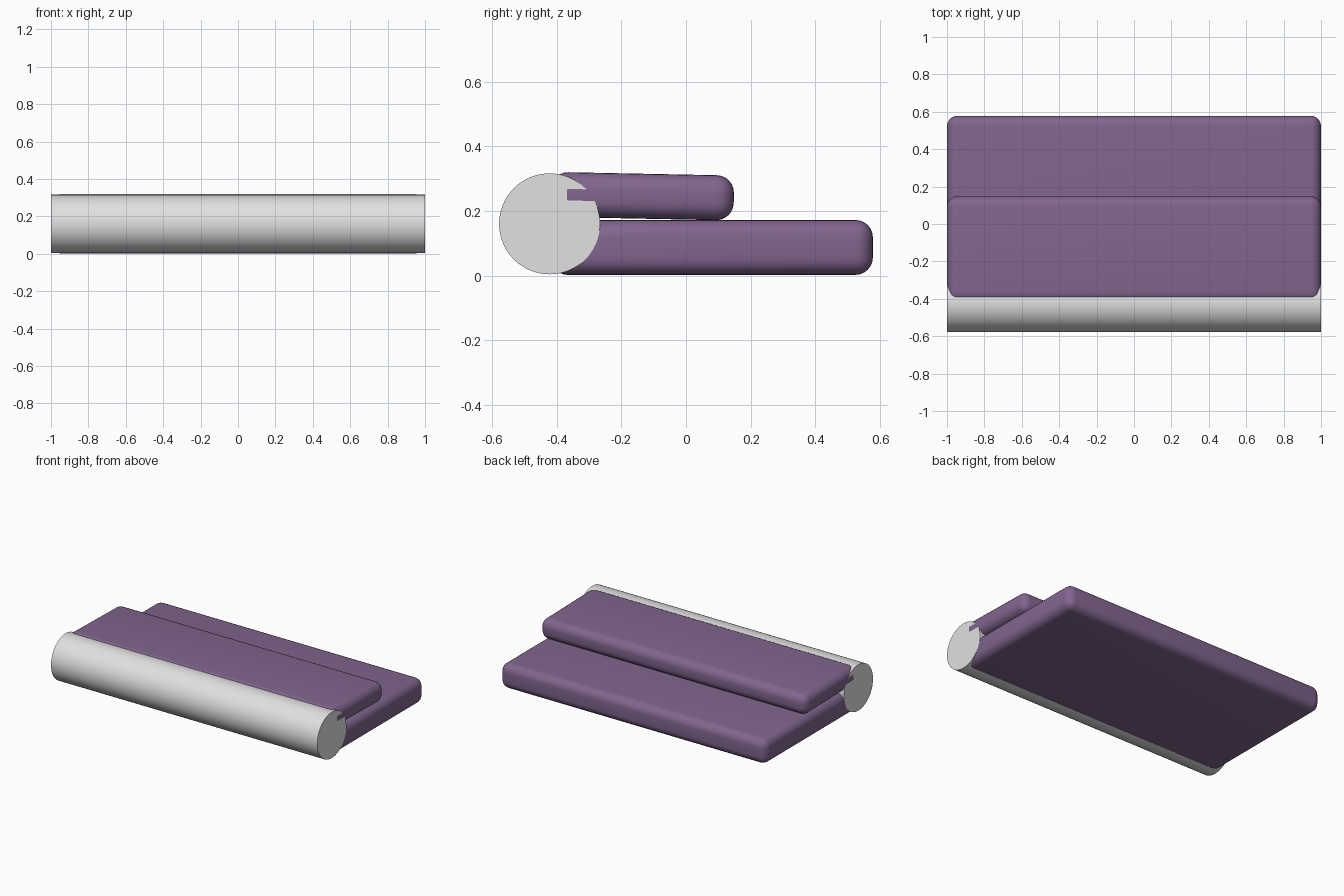
import bpy, math

if "Cube" in bpy.data.objects:
    bpy.data.objects.remove(bpy.data.objects["Cube"])


def material(name, color):
    m = bpy.data.materials.new(name)
    m.diffuse_color = (*color, 1)
    m.use_nodes = True
    m.node_tree.nodes["Principled BSDF"].inputs["Base Color"].default_value = m.diffuse_color
    return m


purple = material("purple fabric", (0.22, 0.13, 0.27))
grey = material("light grey", (0.75, 0.75, 0.75))


def cushion(name, size, center, radius, tilt=0.0):
    """Rounded slab with soft bevelled edges."""
    bpy.ops.mesh.primitive_cube_add(size=1, location=center)
    ob = bpy.context.object
    ob.name = name
    ob.scale = size
    bpy.ops.object.transform_apply(location=False, rotation=False, scale=True)
    ob.rotation_euler.x = math.radians(tilt)
    bev = ob.modifiers.new("soft_edges", 'BEVEL')
    bev.width = radius
    bev.segments = 6
    ob.data.materials.append(purple)
    bpy.ops.object.modifier_apply(modifier=bev.name)
    bpy.ops.object.shade_smooth_by_angle(angle=math.radians(35))
    return ob


# Lower mattress and shorter, slightly tilted upper cushion
cushion("lower_cushion", (1.999, 0.998, 0.170), (0, 0.079, 0.087), 0.054)
cushion("upper_cushion", (2.0006, 0.568, 0.139), (0, -0.136, 0.2455), 0.054, -1.15)

# Long bolster roll along the front
bpy.ops.mesh.primitive_cylinder_add(vertices=96, radius=0.156, depth=2,
                                    location=(0, -0.422, 0.160),
                                    rotation=(0, math.pi / 2, 0))
roll = bpy.context.object
roll.name = "front_bolster"
roll.data.materials.append(grey)
bpy.ops.object.shade_smooth_by_angle(angle=math.radians(35))
